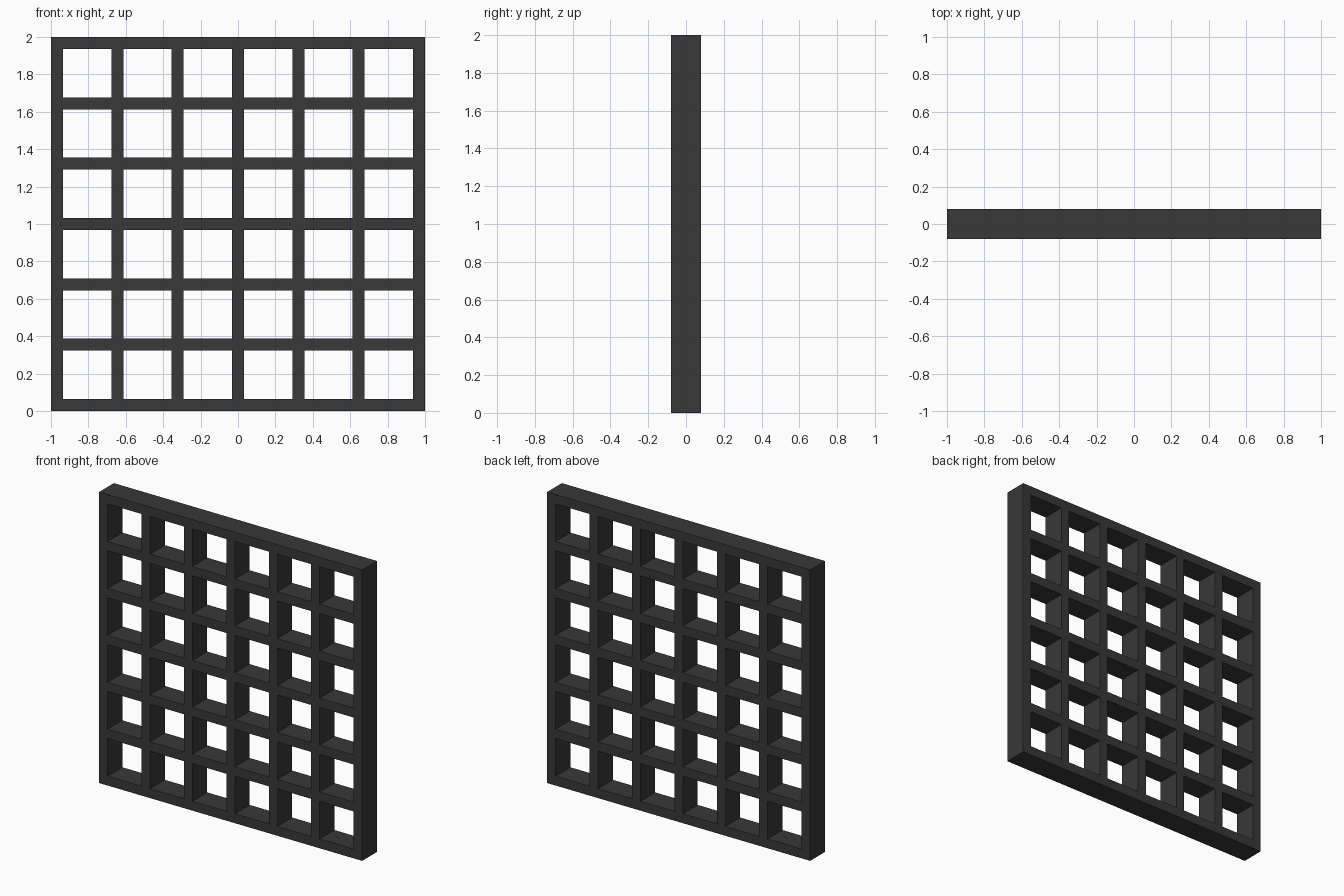
import bpy, bmesh

if "Cube" in bpy.data.objects:
    bpy.data.objects.remove(bpy.data.objects["Cube"])

CELLS = 6             # openings per side
BAR = 2 / 31          # bar width; each opening is four bars wide
DEPTH = 0.16

# Grid lines alternate bar, opening, bar ...
lines = [0.0]
for i in range(2 * CELLS + 1):
    lines.append(lines[-1] + (BAR if i % 2 == 0 else 4 * BAR))

# Front face of the lattice, leaving out the openings
bm = bmesh.new()
n = len(lines)
verts = [[bm.verts.new((x - 1, -DEPTH / 2, z)) for z in lines] for x in lines]
for i in range(n - 1):
    for j in range(n - 1):
        if i % 2 and j % 2:
            continue
        bm.faces.new((verts[i][j], verts[i + 1][j], verts[i + 1][j + 1], verts[i][j + 1]))

# Thicken to a closed solid
front = bm.faces[:]
back = bmesh.ops.extrude_face_region(bm, geom=front, use_keep_orig=True)["geom"]
bmesh.ops.translate(bm, vec=(0, DEPTH, 0),
                    verts=[g for g in back if isinstance(g, bmesh.types.BMVert)])
bmesh.ops.recalc_face_normals(bm, faces=bm.faces[:])

mesh = bpy.data.meshes.new("lattice_panel")
bm.to_mesh(mesh)
bm.free()
panel = bpy.data.objects.new("lattice_panel", mesh)
bpy.context.collection.objects.link(panel)

# Dark charcoal finish
mat = bpy.data.materials.new("charcoal")
mat.diffuse_color = (0.04, 0.04, 0.04, 1)
mat.use_nodes = True
mat.node_tree.nodes["Principled BSDF"].inputs["Base Color"].default_value = mat.diffuse_color
mesh.materials.append(mat)
